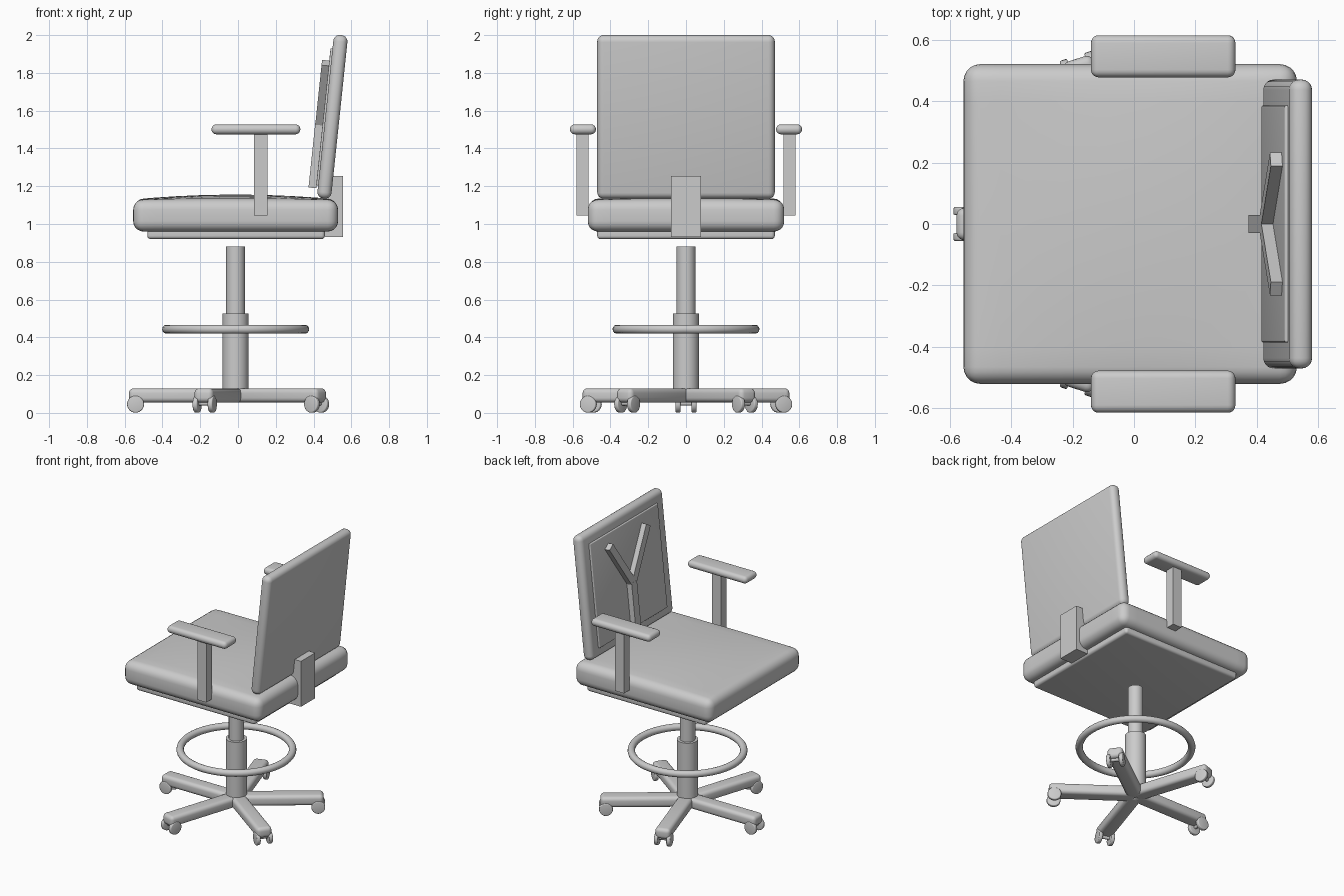
import bpy, bmesh
from math import radians, pi, atan2, hypot
from mathutils import Matrix, Vector

if "Cube" in bpy.data.objects:
    bpy.data.objects.remove(bpy.data.objects["Cube"])

I = Matrix.Identity(4)


def finish(bm, name, matrix, bevel=0.0, segments=5):
    """Round the sharp edges, make the object and shade it."""
    if bevel:
        bm.normal_update()
        sharp = [e for e in bm.edges if e.calc_face_angle(0) > radians(40)]
        bmesh.ops.bevel(bm, geom=sharp, offset=bevel, segments=segments,
                        profile=0.5, affect='EDGES', clamp_overlap=True)
    bmesh.ops.recalc_face_normals(bm, faces=bm.faces)
    mesh = bpy.data.meshes.new(name)
    bm.to_mesh(mesh)
    bm.free()
    obj = bpy.data.objects.new(name, mesh)
    bpy.context.collection.objects.link(obj)
    obj.matrix_world = matrix
    bpy.ops.object.select_all(action='DESELECT')
    obj.select_set(True)
    bpy.context.view_layer.objects.active = obj
    bpy.ops.object.shade_smooth_by_angle(angle=radians(35))
    return obj


def box(name, lo, hi, bevel=0.0, matrix=I, crown=0.0):
    """Box between two corners; crown domes the top like a cushion."""
    lo, hi = Vector(lo), Vector(hi)
    size, mid = hi - lo, (lo + hi) / 2
    bm = bmesh.new()
    bmesh.ops.create_cube(bm, size=1, matrix=Matrix.Diagonal((*size, 1)))
    if crown:
        flat = [e for e in bm.edges if abs(e.verts[0].co.z - e.verts[1].co.z) < 1e-6]
        bmesh.ops.subdivide_edges(bm, edges=flat, cuts=8, use_grid_fill=True)
        for v in bm.verts:
            if v.co.z > 0:
                u, w = 2 * v.co.x / size.x, 2 * v.co.y / size.y
                v.co.z += crown * (1 - u * u) * (1 - w * w)
    return finish(bm, name, matrix @ Matrix.Translation(mid), bevel)


def cylinder(name, radius, depth, matrix, bevel=0.0, sides=32):
    bm = bmesh.new()
    bmesh.ops.create_cone(bm, cap_ends=True, segments=sides, radius1=radius,
                          radius2=radius, depth=depth)
    return finish(bm, name, matrix, bevel, 3)


# Seat cushion and the pan beneath it
box("seat", (-0.555, -0.52, 0.96), (0.53, 0.52, 1.13), 0.055, crown=0.026)
box("seat_pan", (-0.48, -0.47, 0.92), (0.46, 0.47, 0.98), 0.018)

# Backrest, leaning towards +x
lean = Matrix.Translation((0.5, 0, 1.5675)) @ Matrix.Rotation(radians(6), 4, 'Y')
box("backrest", (-0.0375, -0.47, -0.435), (0.0375, 0.47, 0.435), 0.034, lean)
box("backrest_panel", (-0.048, -0.385, -0.37), (-0.02, 0.385, 0.36), 0.006, lean)

# Y-shaped brace on the panel
FORK, TIP_Y, TIP_Z = -0.05, 0.21, 0.28
box("brace_stem", (-0.087, -0.03, -0.385), (-0.046, 0.03, FORK + 0.01), 0, lean)
for s, side in ((1, "left"), (-1, "right")):
    swing = (Matrix.Translation((0, 0, FORK))
             @ Matrix.Rotation(-s * atan2(TIP_Y, TIP_Z - FORK), 4, 'X'))
    box("brace_arm_" + side, (-0.086, -0.026, -0.01),
        (-0.047, 0.026, hypot(TIP_Y, TIP_Z - FORK)), 0, lean @ swing)

# Bracket joining seat and backrest
box("back_bracket", (0.46, -0.08, 0.93), (0.555, 0.08, 1.255))

# Armrests on both sides
for s, side in ((1, "left"), (-1, "right")):
    ys = sorted((s * 0.477, s * 0.614))
    box("armrest_" + side, (-0.14, ys[0], 1.475), (0.33, ys[1], 1.527), 0.025)
    ys = sorted((s * 0.515, s * 0.58))
    box("armrest_post_" + side, (0.085, ys[0], 1.045), (0.155, ys[1], 1.485))

# Gas lift column
CX = -0.0125
cylinder("lower_column", 0.069, 0.425, Matrix.Translation((CX, 0, 0.3125)))
cylinder("upper_column", 0.05, 0.38, Matrix.Translation((CX, 0, 0.69)))

# Foot ring
bpy.ops.mesh.primitive_torus_add(location=(CX, 0, 0.443), major_radius=0.365,
                                 minor_radius=0.024, major_segments=64, minor_segments=14)
bpy.context.object.name = "foot_ring"
bpy.ops.object.shade_smooth()

# Five-leg base with twin-wheel casters
for i in range(5):
    turn = Matrix.Translation((CX, 0, 0)) @ Matrix.Rotation(pi + i * 2 * pi / 5, 4, 'Z')
    box(f"base_leg_{i}", (0, -0.052, 0.055), (0.565, 0.052, 0.13), 0.025, turn)
    for s, side in ((1, "a"), (-1, "b")):
        hub = Matrix.Translation((0.53, s * 0.042, 0.046)) @ Matrix.Rotation(pi / 2, 4, 'X')
        cylinder(f"caster_wheel_{i}{side}", 0.045, 0.026, turn @ hub, 0.006, 24)
    axle = Matrix.Translation((0.53, 0, 0.05)) @ Matrix.Rotation(pi / 2, 4, 'X')
    cylinder(f"caster_axle_{i}", 0.012, 0.07, turn @ axle, 0, 12)
